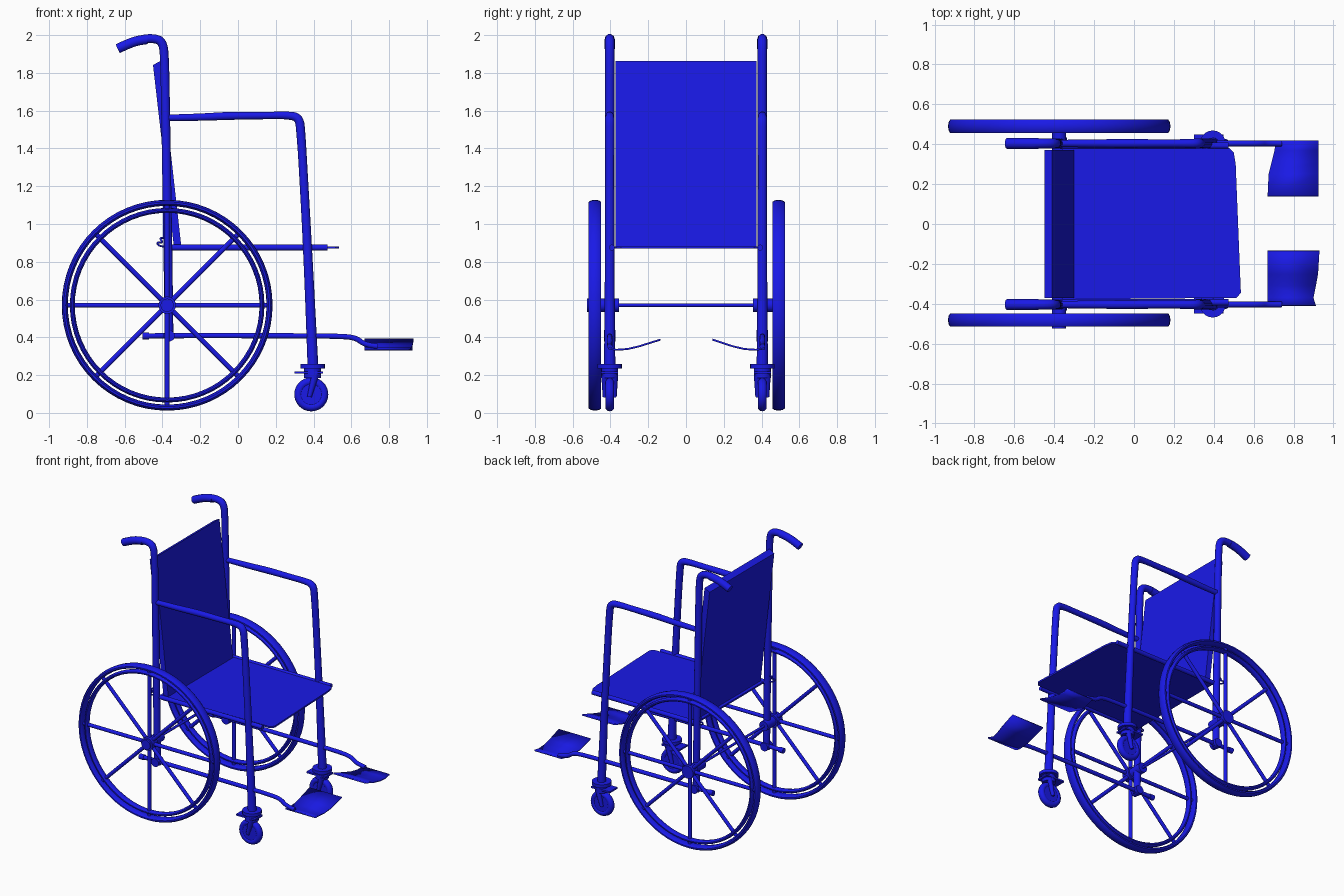
import bpy, bmesh, math
from mathutils import Vector

if "Cube" in bpy.data.objects:
    bpy.data.objects.remove(bpy.data.objects["Cube"])

blue = bpy.data.materials.new("blue_paint")
blue.diffuse_color = (0.01, 0.01, 0.8, 1)
blue.use_nodes = True
blue.node_tree.nodes["Principled BSDF"].inputs["Base Color"].default_value = blue.diffuse_color


def finish(name, bm, smooth=True):
    """Turn a bmesh into a named, painted object."""
    bmesh.ops.recalc_face_normals(bm, faces=bm.faces)
    me = bpy.data.meshes.new(name)
    bm.to_mesh(me)
    bm.free()
    me.materials.append(blue)
    ob = bpy.data.objects.new(name, me)
    bpy.context.collection.objects.link(ob)
    if smooth:
        bpy.ops.object.select_all(action='DESELECT')
        ob.select_set(True)
        bpy.context.view_layer.objects.active = ob
        bpy.ops.object.shade_smooth_by_angle(angle=math.radians(40))
    return ob


def tube(name, pts, r, radii=None):
    """Smooth round tube through control points."""
    cu = bpy.data.curves.new(name, 'CURVE')
    cu.dimensions = '3D'
    cu.bevel_depth, cu.bevel_resolution, cu.use_fill_caps = r, 3, True
    sp = cu.splines.new('NURBS')
    sp.points.add(len(pts) - 1)
    for i, p in enumerate(pts):
        sp.points[i].co = (*p, 1)
        sp.points[i].radius = radii[i] if radii else 1
    sp.order_u = min(3, len(pts))
    sp.use_endpoint_u = True
    sp.resolution_u = 5
    tmp = bpy.data.objects.new(name + "_path", cu)
    bpy.context.collection.objects.link(tmp)
    dg = bpy.context.evaluated_depsgraph_get()
    me = bpy.data.meshes.new_from_object(tmp.evaluated_get(dg))
    bpy.data.objects.remove(tmp)
    bm = bmesh.new()
    bm.from_mesh(me)
    bmesh.ops.remove_doubles(bm, verts=bm.verts, dist=1e-5)
    return finish(name, bm)


def add_rod(bm, a, b, r1, r2=None, seg=12):
    """Straight cylinder or cone between two points."""
    a, b = Vector(a), Vector(b)
    d = b - a
    vs = bmesh.ops.create_cone(bm, cap_ends=True, segments=seg, radius1=r1,
                               radius2=r1 if r2 is None else r2, depth=d.length)['verts']
    rot = d.to_track_quat('Z', 'Y').to_matrix()
    for v in vs:
        v.co = rot @ v.co + (a + b) / 2


def add_ring(bm, c, R, a, b, seg=64, n=10):
    """Ring around the y axis with an oval section (a radial, b sideways)."""
    rows = []
    for i in range(seg):
        t = 2 * math.pi * i / seg
        row = []
        for j in range(n):
            p = 2 * math.pi * j / n
            rr = R + a * math.cos(p)
            row.append(bm.verts.new((c[0] + rr * math.cos(t), c[1] + b * math.sin(p),
                                     c[2] + rr * math.sin(t))))
        rows.append(row)
    for i in range(seg):
        for j in range(n):
            p, q, k = rows[i], rows[(i + 1) % seg], (j + 1) % n
            bm.faces.new((p[j], p[k], q[k], q[j]))


def slab(name, outline, up):
    """Flat outline extruded by a vector."""
    bm = bmesh.new()
    f = bm.faces.new([bm.verts.new(p) for p in outline])
    ext = bmesh.ops.extrude_face_region(bm, geom=[f])['geom']
    bmesh.ops.translate(bm, vec=up, verts=[v for v in ext if isinstance(v, bmesh.types.BMVert)])
    return finish(name, bm, False)


WX, WZ = -0.375, 0.57
for s, side in ((1, "left"), (-1, "right")):
    y = s * 0.404
    wy = 0.49 if s > 0 else -0.482

    # Big wheel: tyre, inner rim, spokes and hub
    bm = bmesh.new()
    add_ring(bm, (WX, wy, WZ), 0.542, 0.016, 0.035)
    finish(side + "_tyre", bm)
    bm = bmesh.new()
    add_ring(bm, (WX, wy, WZ), 0.502, 0.013, 0.024)
    finish(side + "_wheel_rim", bm)
    bm = bmesh.new()
    for i in range(8):
        t = math.pi * i / 4
        add_rod(bm, (WX, wy, WZ), (WX + 0.53 * math.cos(t), wy, WZ + 0.53 * math.sin(t)), 0.013)
    finish(side + "_spokes", bm)
    bm = bmesh.new()
    add_rod(bm, (WX, s * 0.355, WZ), (WX, 0.52 if s > 0 else -0.525, WZ), 0.035, seg=20)
    add_rod(bm, (WX, wy - 0.03, WZ), (WX, wy + 0.03, WZ), 0.046, seg=20)
    finish(side + "_hub", bm)

    # Back post bending into the push handle, with grip
    tube(side + "_back_post", [(-0.60, y, 1.945), (-0.53, y, 1.975), (-0.45, y, 1.985),
                               (-0.395, y, 1.965), (-0.388, y, 1.85), (-0.385, y, 1.7),
                               (-0.37, y, 0.8), (-0.365, y, 0.385)], 0.0245)
    tube(side + "_grip", [(-0.637, y, 1.928), (-0.58, y, 1.955), (-0.52, y, 1.974),
                          (-0.48, y, 1.978)], 0.027)

    # Armrest running down into the front leg
    tube(side + "_armrest_and_front_leg",
         [(-0.375, y, 1.562), (-0.20, y, 1.565), (-0.05, y, 1.573), (0.15, y, 1.574),
          (0.26, y, 1.576), (0.325, y, 1.565), (0.333, y, 1.48), (0.342, y, 1.35),
          (0.375, y, 0.75), (0.397, y, 0.24)], 0.025,
         [0.72, 0.8, 0.9, 0.8, 0.85, 1, 1, 0.95, 1, 1.2])

    # Caster: swivel plates, fork and small wheel
    bm = bmesh.new()
    add_rod(bm, (0.395, y, 0.235), (0.395, y, 0.258), 0.065, seg=20)
    add_rod(bm, (0.395, y, 0.185), (0.395, y, 0.24), 0.045, seg=20)
    v = bmesh.ops.create_cube(bm, size=1)['verts']
    for q in v:
        q.co = Vector((0.375 + q.co.x * 0.15, y + q.co.y * 0.09, 0.214 + q.co.z * 0.012))
    for o in (-0.025, 0.025):
        add_rod(bm, (0.41, y + o, 0.205), (0.378, y + o, 0.085), 0.02, 0.012)
    finish(side + "_caster_fork", bm)
    bm = bmesh.new()
    add_ring(bm, (0.388, y, 0.098), 0.068, 0.022, 0.024, 32)
    add_rod(bm, (0.388, y - 0.018, 0.098), (0.388, y + 0.018, 0.098), 0.07, seg=32)
    finish(side + "_caster_wheel", bm)

    # Seat rail, footrest bar and its clamp
    tube(side + "_seat_rail", [(-0.37, s * 0.393, 0.875), (0.475, s * 0.393, 0.875)], 0.016)
    tube(side + "_footrest_bar", [(-0.505, y, 0.407), (-0.3, y, 0.41), (0.3, y, 0.408),
                                  (0.56, y, 0.406), (0.63, y, 0.395), (0.67, y, 0.36),
                                  (0.74, y, 0.352)], 0.0145)
    bm = bmesh.new()
    add_rod(bm, (-0.365, y - 0.03, 0.408), (-0.365, y + 0.03, 0.408), 0.03, seg=16)
    add_rod(bm, (-0.505, y, 0.407), (-0.47, y, 0.407), 0.019)
    finish(side + "_bar_clamp", bm)

    # Small wire curl behind the seat
    tube(side + "_seat_tie", [(-0.35, s * 0.395, 0.875), (-0.42, s * 0.41, 0.88),
                              (-0.43, s * 0.415, 0.905), (-0.395, s * 0.41, 0.90),
                              (-0.42, s * 0.40, 0.93), (-0.39, s * 0.40, 0.925)], 0.005)

    # Footplate: bent sheet, low outside and rising inwards
    rows = ([(0.14, 0.67, 0.925, 0.388), (0.25, 0.675, 0.925, 0.352), (0.31, 0.69, 0.925, 0.338),
             (0.37, 0.705, 0.925, 0.334), (0.418, 0.71, 0.925, 0.342)] if s > 0 else
            [(0.135, 0.67, 0.93, 0.388), (0.25, 0.67, 0.923, 0.352), (0.31, 0.67, 0.912, 0.338),
             (0.37, 0.67, 0.90, 0.334), (0.41, 0.67, 0.912, 0.342)])
    bm = bmesh.new()
    vr = [[bm.verts.new((x, s * q[0], q[3])) for x in (q[1], q[2])] for q in rows]
    for a, b in zip(vr, vr[1:]):
        bm.faces.new((a[0], a[1], b[1], b[0]))
    plate = finish(side + "_footplate", bm)
    mod = plate.modifiers.new("thickness", 'SOLIDIFY')
    mod.thickness, mod.offset = 0.01, 0

# Axle between the wheels
bm = bmesh.new()
add_rod(bm, (WX, -0.48, WZ), (WX, 0.48, WZ), 0.009)
finish("axle", bm)

# Seat sheet with its slightly skewed front edge
slab("seat", [(-0.36, -0.378, 0.87), (0.515, -0.37, 0.87), (0.536, -0.345, 0.87),
              (0.53, -0.2, 0.87), (0.51, 0.3, 0.87), (0.50, 0.36, 0.87), (0.48, 0.38, 0.87),
              (-0.36, 0.38, 0.87)], (0, 0, 0.012))

# Leaning backrest
slab("backrest", [(-0.34, -0.372, 0.885), (-0.30, -0.372, 0.88), (-0.41, -0.372, 1.863),
                  (-0.45, -0.372, 1.842)], (0, 0.744, 0))
